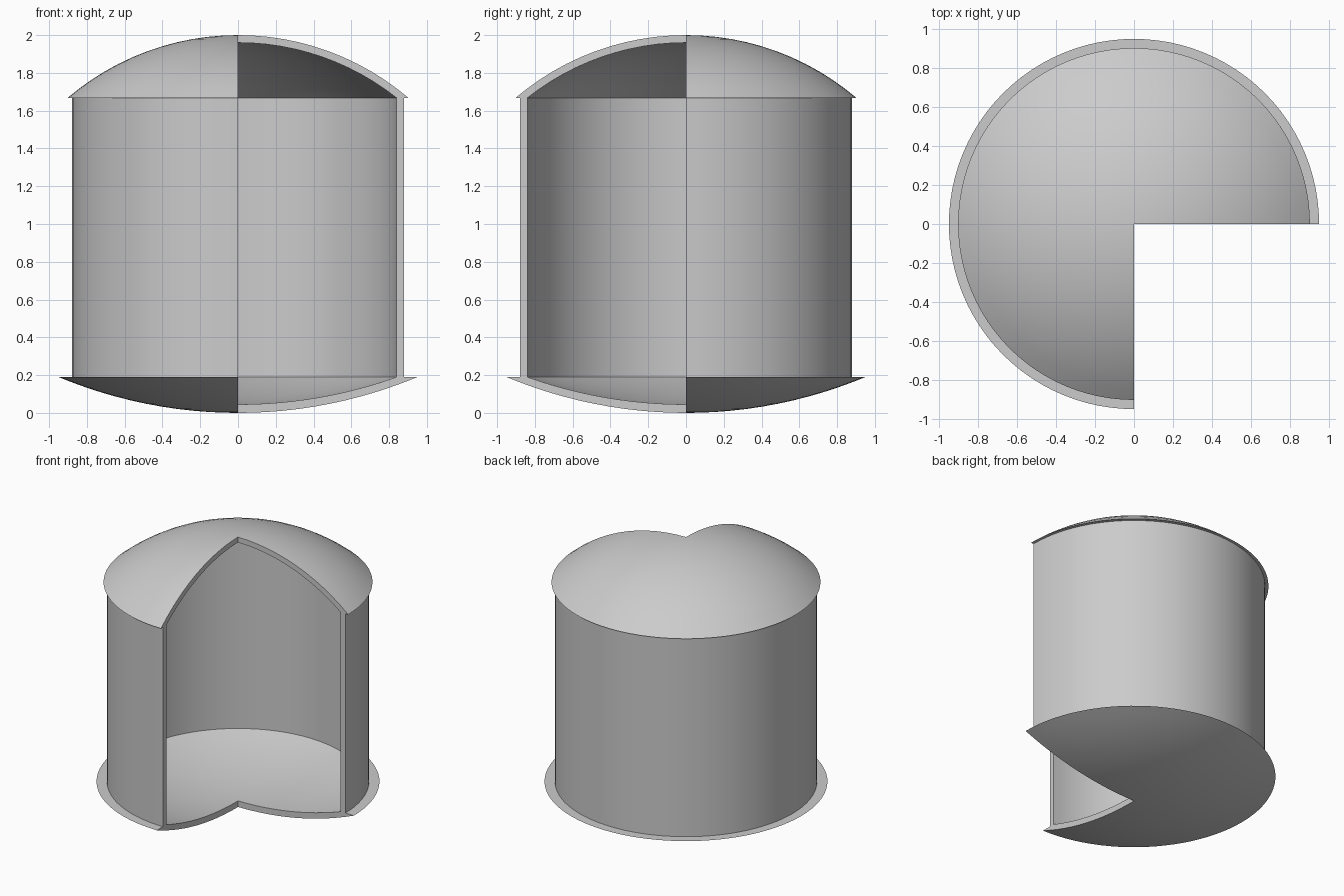
import bpy, bmesh, math

cube = bpy.data.objects.get("Cube")
if cube:
    bpy.data.objects.remove(cube, do_unlink=True)

STEPS = 72                      # slices around the three-quarter turn
SWEEP = math.radians(270)


def dome_arc(rim_radius, rim_z, pole_z, count=12):
    """Spherical cap points (radius, z) from the pole out to the rim."""
    rise = abs(rim_z - pole_z)
    ball = (rim_radius ** 2 + rise ** 2) / (2 * rise)
    side = 1 if rim_z > pole_z else -1
    half = math.asin(rim_radius / ball)
    return [(ball * math.sin(half * i / count),
             pole_z + side * ball * (1 - math.cos(half * i / count)))
            for i in range(count + 1)]


def flat_material(name, colour):
    mat = bpy.data.materials.new(name)
    mat.use_nodes = True
    mat.diffuse_color = colour
    mat.node_tree.nodes["Principled BSDF"].inputs["Base Color"].default_value = colour
    return mat


def revolve_cutaway(name, profile, mat):
    """Sweep a closed section around z and cap both cut ends."""
    bm = bmesh.new()
    axis = {i: bm.verts.new((0, 0, z)) for i, (r, z) in enumerate(profile) if r < 1e-6}
    rings = []
    for s in range(STEPS + 1):
        a = SWEEP * s / STEPS
        rings.append([axis[i] if i in axis else
                      bm.verts.new((r * math.cos(a), r * math.sin(a), z))
                      for i, (r, z) in enumerate(profile)])
    # Swept skin, with triangles at the poles
    for near, far in zip(rings, rings[1:]):
        for i in range(len(profile)):
            j = (i + 1) % len(profile)
            corners = list(dict.fromkeys((near[i], far[i], far[j], near[j])))
            if len(corners) > 2:
                bm.faces.new(corners)
    # Flat cut faces
    bm.faces.new(rings[0])
    bm.faces.new(rings[-1][::-1])
    bmesh.ops.recalc_face_normals(bm, faces=bm.faces)
    mesh = bpy.data.meshes.new(name)
    bm.to_mesh(mesh)
    bm.free()
    mesh.materials.append(mat)
    obj = bpy.data.objects.new(name, mesh)
    bpy.context.collection.objects.link(obj)
    bpy.ops.object.select_all(action='DESELECT')
    obj.select_set(True)
    bpy.context.view_layer.objects.active = obj
    bpy.ops.object.shade_smooth_by_angle(angle=math.radians(30))
    return obj


# Section of the tank: dished floor, straight wall, domed roof
FLOOR_Z, ROOF_Z = 0.19, 1.667
OUTER, INNER = 0.88, 0.84
outside = (dome_arc(0.95, FLOOR_Z, 0.0)
           + [(OUTER, FLOOR_Z), (OUTER, ROOF_Z)]
           + dome_arc(0.903, ROOF_Z, 2.0)[::-1])
inside = dome_arc(INNER, ROOF_Z, 1.96) + dome_arc(INNER, FLOOR_Z, 0.045)[::-1]

grey = flat_material("light grey", (0.6, 0.6, 0.6, 1))
revolve_cutaway("cutaway_tank_shell", outside + inside, grey)
